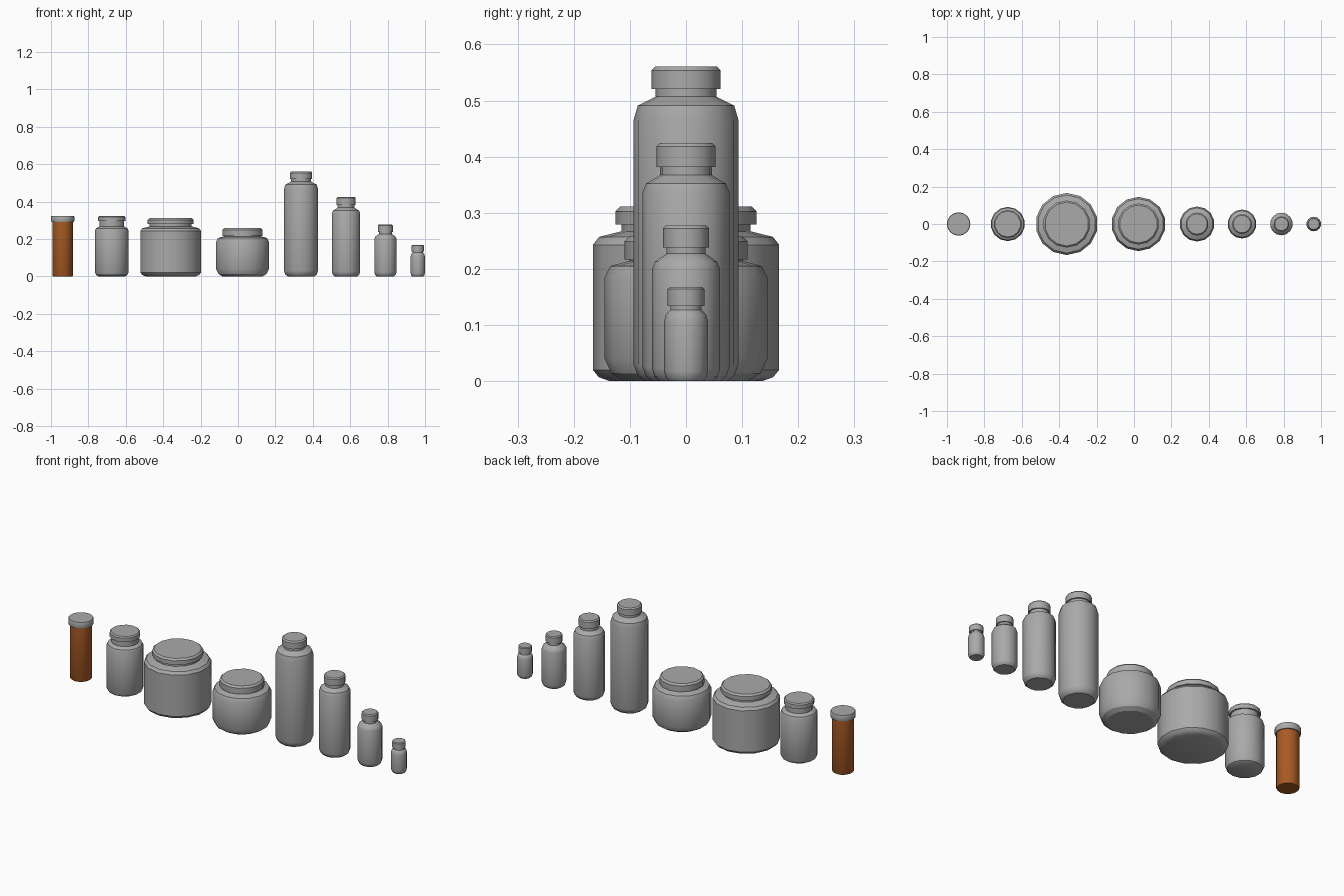
import bpy, bmesh, math

if "Cube" in bpy.data.objects:
    bpy.data.objects.remove(bpy.data.objects["Cube"])


def material(name, rgb):
    m = bpy.data.materials.new(name)
    m.diffuse_color = (*rgb, 1)
    m.use_nodes = True
    m.node_tree.nodes["Principled BSDF"].inputs["Base Color"].default_value = m.diffuse_color
    return m


GREY = material("grey", (0.40, 0.40, 0.40))
ORANGE = material("orange", (0.40, 0.105, 0.018))


def lathe(name, x, profile, mat, sides=14):
    """Closed turned solid from (radius, height) points, bottom to top."""
    bm = bmesh.new()
    rings = []
    for r, z in profile:
        ring = []
        for i in range(sides):
            a = math.pi / 2 + 2 * math.pi * i / sides
            ring.append(bm.verts.new((r * math.cos(a), r * math.sin(a), z)))
        rings.append(ring)
    for lo, hi in zip(rings, rings[1:]):
        for i in range(sides):
            j = (i + 1) % sides
            bm.faces.new((lo[i], lo[j], hi[j], hi[i]))
    bm.faces.new(rings[0][::-1])
    bm.faces.new(rings[-1])
    mesh = bpy.data.meshes.new(name)
    bm.to_mesh(mesh)
    bm.free()
    mesh.materials.append(mat)
    obj = bpy.data.objects.new(name, mesh)
    obj.location.x = x
    bpy.context.collection.objects.link(obj)
    bpy.ops.object.select_all(action='DESELECT')
    obj.select_set(True)
    bpy.context.view_layer.objects.active = obj
    bpy.ops.object.shade_smooth_by_angle(angle=math.radians(32))


def container(name, x, r, foot, shoulder, neck, cap):
    """foot: (inset, height); shoulder: (z, mid r, mid z, top z);
    neck: radius; cap: (radius, bottom z, top z, bevel)."""
    inset, h = foot
    z0, rm, zm, z1 = shoulder
    cr, c0, c1, b = cap
    lathe(name + "_body", x, [
        (r - inset, 0), (r - inset * 0.35, h * 0.35), (r, h),
        (r, z0), (rm, zm), (neck, z1), (neck, c0 + 0.003)], GREY)
    lathe(name + "_cap", x, [
        (cr, c0), (cr, c1 - b), (cr - b, c1)], GREY)


# Orange vial with a grey lid
lathe("vial_body", -0.9375, [(0.052, 0), (0.055, 0.005), (0.055, 0.294)], ORANGE, 16)
lathe("vial_cap", -0.9375, [(0.0605, 0.291), (0.0625, 0.296), (0.0625, 0.318),
                            (0.060, 0.324)], GREY, 16)

# Wide-mouth jars
container("small_jar", -0.675, 0.0915, (0.02, 0.02), (0.245, 0.086, 0.257, 0.267),
          0.067, (0.075, 0.295, 0.323, 0.006))
container("large_jar", -0.36, 0.166, (0.03, 0.02), (0.243, 0.155, 0.257, 0.267),
          0.115, (0.126, 0.279, 0.311, 0.009))
container("round_jar", 0.024, 0.145, (0.035, 0.04), (0.185, 0.135, 0.205, 0.214),
          0.102, (0.110, 0.217, 0.258, 0.009))

# Narrow bottles, tallest to shortest
container("tall_bottle", 0.337, 0.0935, (0.02, 0.03), (0.465, 0.086, 0.491, 0.507),
          0.054, (0.0615, 0.521, 0.561, 0.007))
container("medium_bottle", 0.5775, 0.0775, (0.016, 0.025), (0.337, 0.071, 0.352, 0.367),
          0.046, (0.053, 0.382, 0.424, 0.006))
container("short_bottle", 0.788, 0.0605, (0.013, 0.022), (0.200, 0.055, 0.213, 0.227),
          0.035, (0.041, 0.238, 0.277, 0.005))
container("tiny_bottle", 0.961, 0.0392, (0.009, 0.018), (0.106, 0.036, 0.118, 0.127),
          0.028, (0.033, 0.134, 0.168, 0.004))
